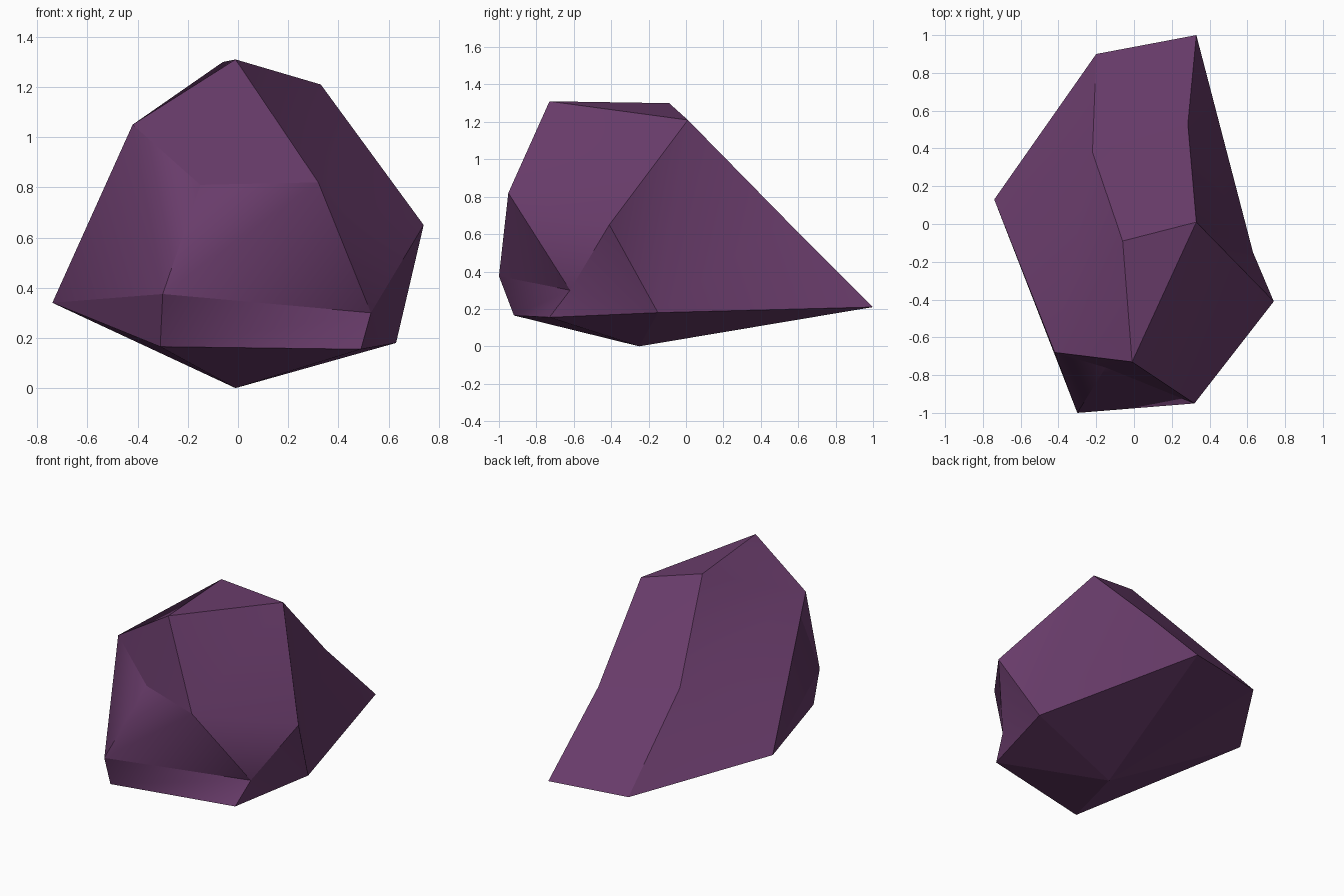
import bpy
import bmesh

cube = bpy.data.objects.get("Cube")
if cube:
    bpy.data.objects.remove(cube, do_unlink=True)

# Stone colour
stone = bpy.data.materials.new("dark_purple_stone")
stone.use_nodes = True
colour = (0.14, 0.045, 0.145, 1)
stone.diffuse_color = colour
bsdf = stone.node_tree.nodes["Principled BSDF"]
bsdf.inputs["Base Color"].default_value = colour
bsdf.inputs["Roughness"].default_value = 0.9

# Corners of the rock, each known by one letter
corners = {
    "A": (-.01, -.25, 0),       # foot
    "B": (-.74, .13, .34),      # right side
    "C": (-.42, -.68, 1.05),    # brow
    "D": (-.01, -.73, 1.31),    # front of the crown
    "E": (-.06, -.09, 1.3),     # back of the crown
    "F": (.33, .01, 1.21),      # left of the crown
    "G": (.74, -.41, .65),      # left side
    "H": (.32, -.95, .82),      # front nose
    "I": (.63, -.15, .18),      # low left
    "J": (.53, -.62, .3),       # front ledge
    "K": (.49, -.73, .155),
    "L": (-.31, -.92, .165),
    "M": (-.3, -1, .375),
    "N": (.33, 1, .21),         # tail
    "O": (-.2, .9, .205),
    "P": (-.22, .38, .75),      # hollows in the back slope
    "Q": (.285, .53, .68),
    "S": (-.15, -.76, .81),     # hollow in the front
}

# Facets: each is a fan from its first corner, smooth inside, sharp at its rim
facets = [
    "DEF", "HJGFD", "JKIG", "IGFQN",            # crown and left side
    "EFQP", "PQNO", "CDEPB", "BPO",             # back slope and right side
    "SCDH", "MBCS", "HSMJ", "LKJM", "BLM",      # hollow front and ledge
    "AOB", "ANO", "AIN", "AKI", "ALK", "ABL",   # underside
]
smooth_pairs = {frozenset("PB")}

bm = bmesh.new()
vert = {name: bm.verts.new(co) for name, co in corners.items()}
for facet in facets:
    hub = facet[0]
    for a, b in zip(facet[1:], facet[2:]):
        bm.faces.new([vert[hub], vert[a], vert[b]]).smooth = True
    smooth_pairs.update(frozenset((hub, c)) for c in facet[2:-1])

bmesh.ops.recalc_face_normals(bm, faces=bm.faces)
soft = {frozenset(vert[c] for c in pair) for pair in smooth_pairs}
for edge in bm.edges:
    edge.smooth = frozenset(edge.verts) in soft

mesh = bpy.data.meshes.new("rock")
bm.to_mesh(mesh)
bm.free()
mesh.materials.append(stone)
rock = bpy.data.objects.new("rock", mesh)
bpy.context.collection.objects.link(rock)
